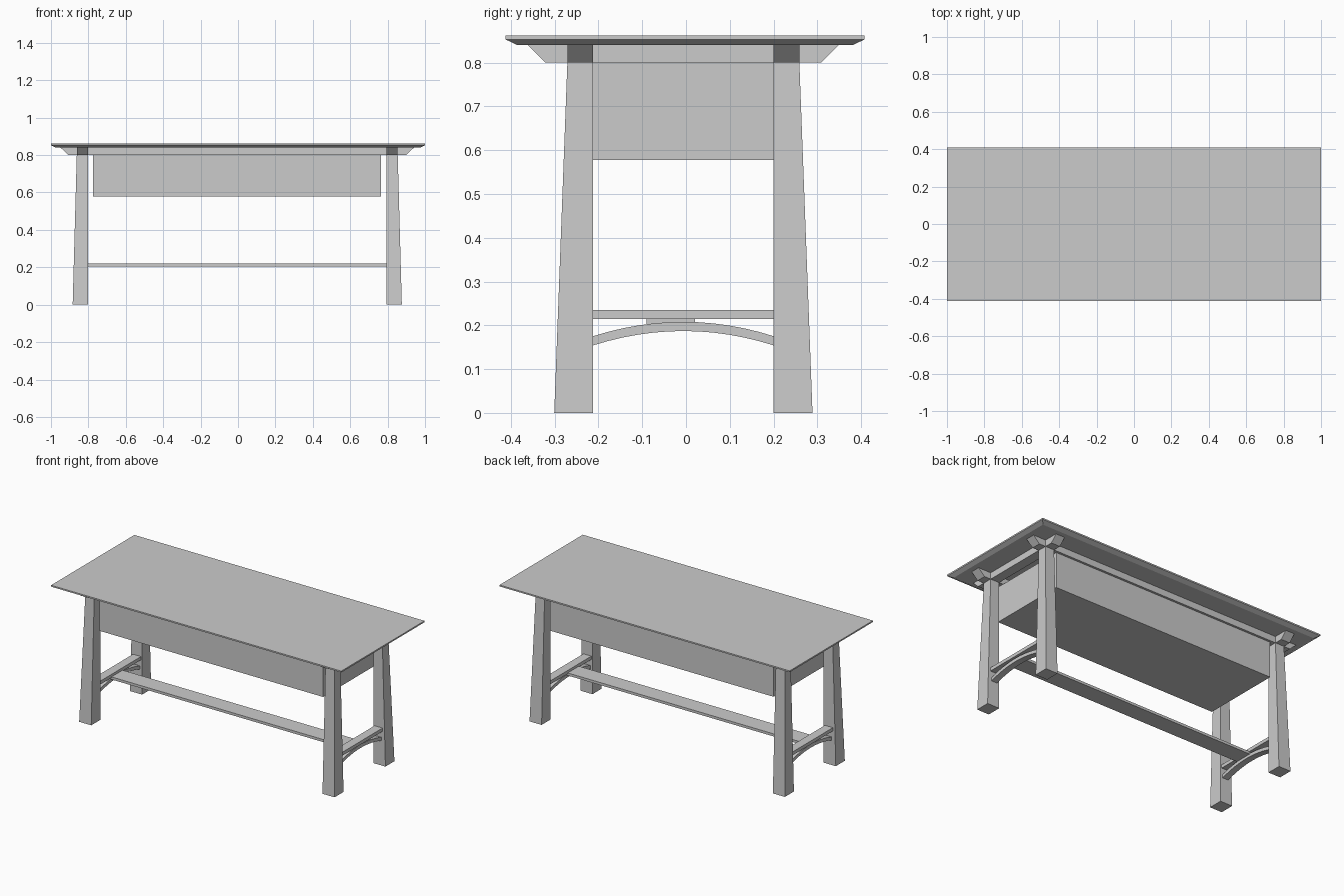
import bpy
import bmesh

cube = bpy.data.objects.get("Cube")
if cube:
    bpy.data.objects.remove(cube, do_unlink=True)

grey = bpy.data.materials.new("plain_grey")
grey.use_nodes = True
grey.diffuse_color = (0.6, 0.6, 0.6, 1)
grey.node_tree.nodes["Principled BSDF"].inputs["Base Color"].default_value = (0.6, 0.6, 0.6, 1)

# Centre of the base frame, slightly off the top's centre
CX, CY = -0.004, -0.006


def finish(name, bm):
    bmesh.ops.recalc_face_normals(bm, faces=bm.faces)
    mesh = bpy.data.meshes.new(name)
    bm.to_mesh(mesh)
    bm.free()
    mesh.materials.append(grey)
    obj = bpy.data.objects.new(name, mesh)
    bpy.context.collection.objects.link(obj)
    return obj


def loft(name, sections):
    """Stack of rectangles (x0, x1, y0, y1, z) joined into a closed solid."""
    bm = bmesh.new()
    rings = [[bm.verts.new(p) for p in
              ((x0, y0, z), (x1, y0, z), (x1, y1, z), (x0, y1, z))]
             for x0, x1, y0, y1, z in sections]
    for low, high in zip(rings, rings[1:]):
        for i in range(4):
            j = (i + 1) % 4
            bm.faces.new((low[i], low[j], high[j], high[i]))
    bm.faces.new(rings[0])
    bm.faces.new(rings[-1])
    return finish(name, bm)


def box(name, x0, x1, y0, y1, z0, z1):
    return loft(name, [(x0, x1, y0, y1, z0), (x0, x1, y0, y1, z1)])


def span(centre, side, inner, outer):
    return sorted((centre + side * inner, centre + side * outer))


# Thin top with an undercut bevel
loft("table_top", [(-0.975, 0.975, -0.385, 0.38, 0.84),
                   (-1, 1, -0.412, 0.408, 0.853),
                   (-1, 1, -0.412, 0.408, 0.862)])

# Closed drawer case
box("drawer_case", -0.775, 0.765, -0.255, 0.245, 0.578, 0.80)

# Tapered legs, straight on their inner faces
for sx, x_name in ((-1, "right"), (1, "left")):
    for sy, y_name in ((-1, "front"), (1, "back")):
        loft(y_name + "_" + x_name + "_leg",
             [(*span(CX, sx, 0.797, 0.88), *span(CY, sy, 0.206, 0.295), 0),
              (*span(CX, sx, 0.797, 0.858), *span(CY, sy, 0.206, 0.265), 0.80)])

# Long rails under the top with chamfered ends
for sy, name in ((-1, "front_rail"), (1, "back_rail")):
    ys = span(CY, sy, 0.206, 0.265)
    loft(name, [(CX - 0.902, CX + 0.902, *ys, 0.80),
                (CX - 0.945, CX + 0.945, *ys, 0.84)])

for sx, side in ((-1, "right"), (1, "left")):
    # Cross rails with chamfered ends
    xs = span(CX, sx, 0.797, 0.858)
    loft(side + "_cross_rail", [(*xs, CY - 0.315, CY + 0.315, 0.80),
                                (*xs, CY - 0.355, CY + 0.355, 0.84)])
    # Straight end stretcher
    box(side + "_end_stretcher", *span(CX, sx, 0.805, 0.86),
        CY - 0.207, CY + 0.207, 0.214, 0.235)
    # Arched brace under it
    bm = bmesh.new()
    x0, x1 = span(CX, sx, 0.812, 0.852)
    steps = 12
    rings = []
    for i in range(steps + 1):
        t = 2 * i / steps - 1
        top = 0.208 - 0.033 * t * t
        y = CY + 0.207 * t
        rings.append([bm.verts.new(p) for p in
                      ((x0, y, top - 0.021), (x1, y, top - 0.021),
                       (x1, y, top), (x0, y, top))])
    for a, b in zip(rings, rings[1:]):
        for i in range(4):
            j = (i + 1) % 4
            bm.faces.new((a[i], a[j], b[j], b[i]))
    bm.faces.new(rings[0])
    bm.faces.new(rings[-1])
    finish(side + "_arched_brace", bm)

# Long stretcher resting between arches and end stretchers
box("long_stretcher", -0.825, 0.82, -0.09, 0.02, 0.203, 0.219)
